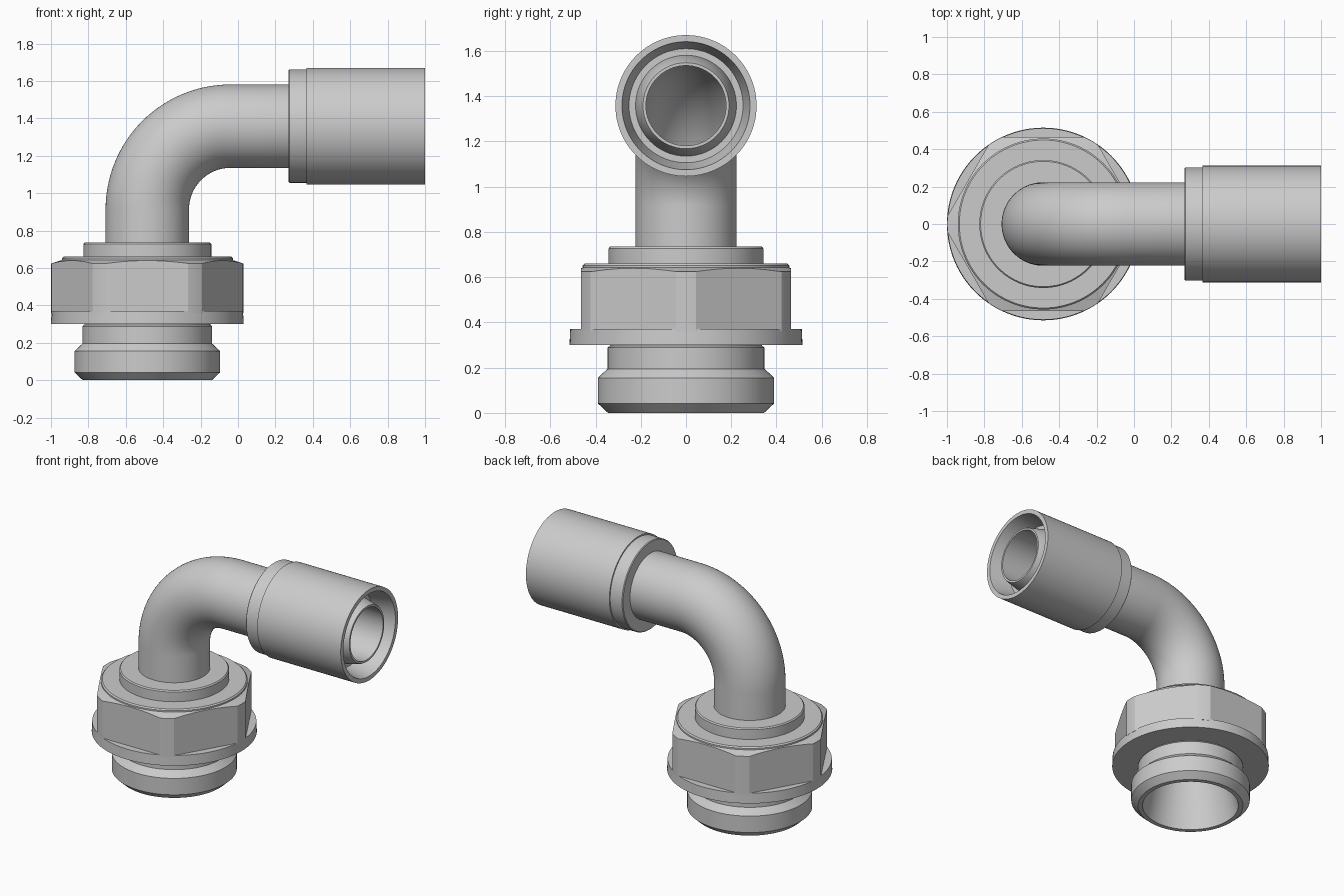
import bpy, bmesh
from math import sin, cos, pi, radians

if "Cube" in bpy.data.objects:
    bpy.data.objects.remove(bpy.data.objects["Cube"])

SEG = 96
AX = -0.485            # x of the vertical axis
PZ = 1.358             # z of the horizontal axis
R = 0.445              # bend radius


def loft(name, stations):
    """Closed loop of rings; station = (x, z, tilt, radius)."""
    bm = bmesh.new()
    rings = []
    for x, z, t, r in stations:
        ring = []
        for i in range(SEG):
            a = 2 * pi * i / SEG
            ring.append(bm.verts.new((x + r * cos(a) * cos(t), r * sin(a),
                                      z - r * cos(a) * sin(t))))
        rings.append(ring)
    for k, lo in enumerate(rings):
        hi = rings[(k + 1) % len(rings)]
        for i in range(SEG):
            j = (i + 1) % SEG
            bm.faces.new((lo[i], lo[j], hi[j], hi[i]))
    return finish(name, bm)


def finish(name, bm):
    bmesh.ops.recalc_face_normals(bm, faces=bm.faces)
    me = bpy.data.meshes.new(name)
    bm.to_mesh(me)
    bm.free()
    ob = bpy.data.objects.new(name, me)
    bpy.context.collection.objects.link(ob)
    return ob


def smooth(ob):
    bpy.ops.object.select_all(action='DESELECT')
    ob.select_set(True)
    bpy.context.view_layer.objects.active = ob
    bpy.ops.object.shade_smooth_by_angle(angle=radians(20))


def upright(name, profile):
    return loft(name, [(AX, z, 0, r) for r, z in profile])


# threaded body with conical bore and top collar
body = upright("threaded_body", [
    (0.315, 0), (0.345, 0), (0.39, 0.042), (0.39, 0.155), (0.347, 0.195),
    (0.347, 0.288), (0.337, 0.296), (0.337, 0.4), (0.342, 0.45),
    (0.342, 0.727), (0.335, 0.735), (0.2, 0.735), (0.2, 0.5), (0.21, 0.5)])

# round flange under the hexagon
flange = upright("flange", [(0.32, 0.30), (0.515, 0.30), (0.512, 0.37), (0.32, 0.37)])

# hexagon nut: hex prism trimmed by a chamfered ring
nut = upright("hex_nut", [(0.32, 0.36), (0.514, 0.36), (0.514, 0.624),
                          (0.457, 0.642), (0.457, 0.652), (0.449, 0.66), (0.32, 0.66)])
bm = bmesh.new()
bmesh.ops.create_cone(bm, cap_ends=True, segments=6, radius1=0.465 / cos(pi / 6),
                      radius2=0.465 / cos(pi / 6), depth=0.8)
far = max(bm.verts, key=lambda v: v.co.x).co.x
if far < 0.5:          # put corners on the x axis
    for v in bm.verts:
        v.co.x, v.co.y = v.co.y, -v.co.x
for v in bm.verts:
    v.co.x += AX
    v.co.z += 0.5
cutter = finish("hex_cutter", bm)
cutter.hide_render = True
mod = nut.modifiers.new("hex", 'BOOLEAN')
mod.operation = 'INTERSECT'
mod.solver = 'EXACT'
mod.object = cutter
bpy.context.view_layer.objects.active = nut
bpy.ops.object.modifier_apply(modifier="hex")
bpy.data.objects.remove(cutter)

# bent pipe: outer skin forward, bore on the way back
bend = [(AX + R - R * cos(t), PZ - R + R * sin(t), t)
        for t in (pi / 2 * i / 32 for i in range(33))]
outer = [(AX, 0.5, 0, 0.223)] + [(*b, 0.223) for b in bend]
tip = [(x, PZ, pi / 2, r) for x, r in ((0.85, 0.223), (0.97, 0.195), (0.98, 0.19), (0.98, 0.177))]
inner = [(*b, 0.177) for b in reversed(bend)] + [(AX, 0.5, 0, 0.177)]
pipe = loft("bent_pipe", outer + tip + inner)

# crimp sleeve with recessed socket
sleeve = loft("sleeve", [(x, PZ, pi / 2, r) for x, r in (
    (0.27, 0.2), (0.27, 0.298), (0.275, 0.303), (0.365, 0.303), (0.365, 0.312),
    (1.0, 0.312), (1.0, 0.283), (0.85, 0.252), (0.85, 0.2))])

for part in (body, flange, nut, pipe, sleeve):
    smooth(part)
# keep the shallow nut chamfer crisp
nut.select_set(True)
bpy.context.view_layer.objects.active = nut
bpy.ops.object.select_all(action='DESELECT')
nut.select_set(True)
bpy.ops.object.shade_smooth_by_angle(angle=radians(12))
